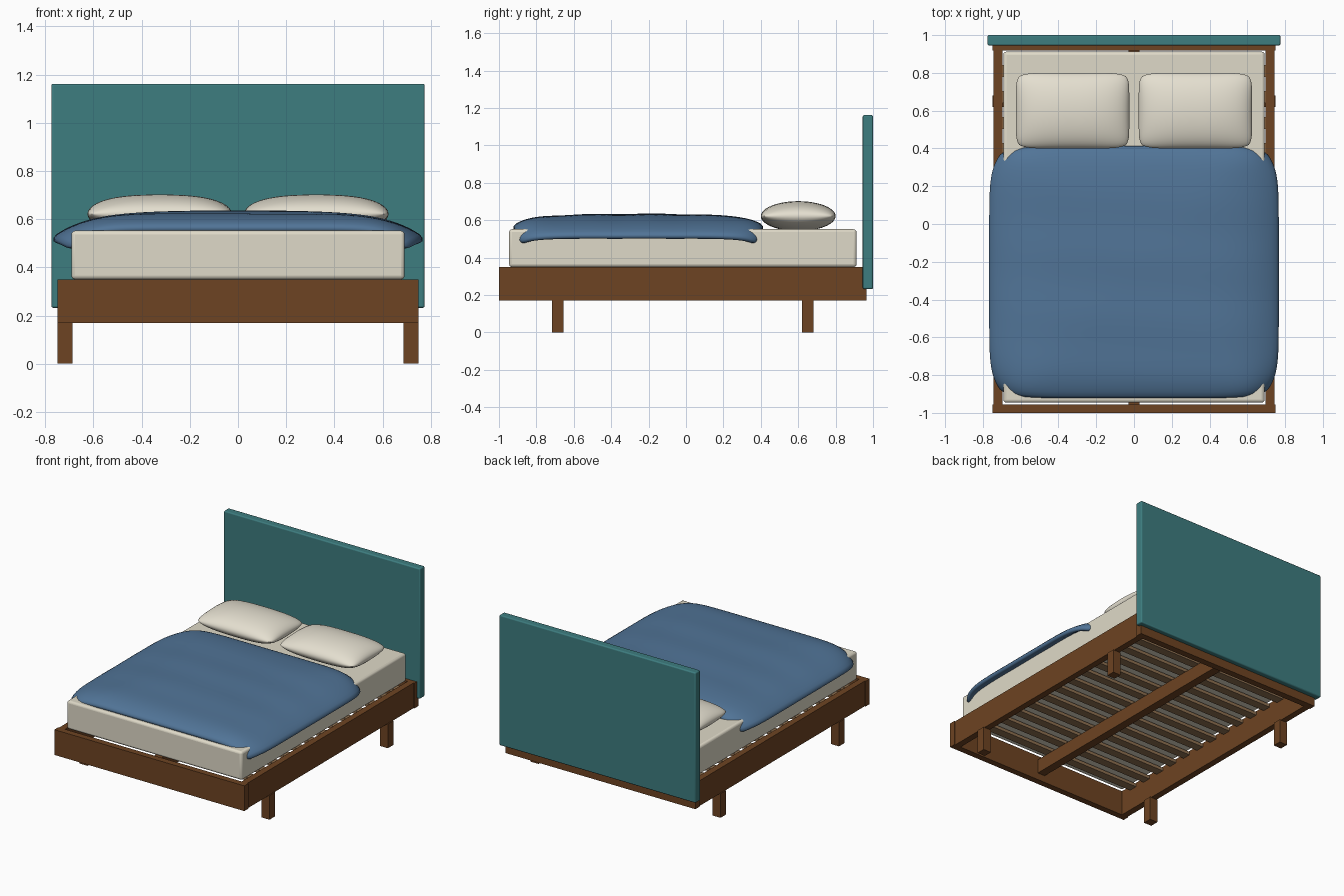
import bpy, bmesh, math

if "Cube" in bpy.data.objects:
    bpy.data.objects.remove(bpy.data.objects["Cube"], do_unlink=True)


def material(name, rgb):
    m = bpy.data.materials.new(name)
    m.use_nodes = True
    m.diffuse_color = (*rgb, 1)
    m.node_tree.nodes["Principled BSDF"].inputs["Base Color"].default_value = (*rgb, 1)
    return m


wood = material("brown wood", (0.155, 0.057, 0.016))
slat_wood = material("pale slat wood", (0.27, 0.16, 0.08))
teal = material("teal fabric", (0.047, 0.205, 0.215))
linen = material("cream linen", (0.74, 0.70, 0.58))
pillow_linen = material("light pillow linen", (0.78, 0.74, 0.63))
blue = material("blue cloth", (0.082, 0.175, 0.31))


def make_object(name, bm, mat):
    mesh = bpy.data.meshes.new(name)
    bmesh.ops.recalc_face_normals(bm, faces=bm.faces)
    bm.to_mesh(mesh)
    bm.free()
    mesh.materials.append(mat)
    ob = bpy.data.objects.new(name, mesh)
    bpy.context.collection.objects.link(ob)
    return ob


def smooth(ob, angle=40):
    bpy.ops.object.select_all(action="DESELECT")
    ob.select_set(True)
    bpy.context.view_layer.objects.active = ob
    bpy.ops.object.shade_smooth_by_angle(angle=math.radians(angle))


def box(name, xs, ys, zs, mat, bevel=0):
    """Box between the given limits, with rounded edges if bevel is set."""
    bm = bmesh.new()
    bmesh.ops.create_cube(bm, size=1)
    for v in bm.verts:
        for i, (a, b) in enumerate((xs, ys, zs)):
            v.co[i] = (a + b) / 2 + v.co[i] * (b - a)
    ob = make_object(name, bm, mat)
    if bevel:
        mod = ob.modifiers.new("soft edges", "BEVEL")
        mod.width, mod.segments = bevel, 3
        smooth(ob)
    return ob


def add_sheet(bm, point, nu, nv):
    """Grid surface from a function of u and v, both from -1 to 1."""
    rows = [[bm.verts.new(point(2 * i / nu - 1, 2 * j / nv - 1))
             for j in range(nv + 1)] for i in range(nu + 1)]
    for a, b in zip(rows, rows[1:]):
        for j in range(nv):
            bm.faces.new((a[j], b[j], b[j + 1], a[j + 1]))


# Frame boards
box("foot_board", (-0.75, 0.75), (-1.0, -0.955), (0.17, 0.35), wood)
box("back_rail", (-0.75, 0.75), (0.918, 0.965), (0.17, 0.35), wood)
for side, s in (("left", 1), ("right", -1)):
    box(side + "_rail", sorted((s * 0.697, s * 0.743)), (-0.955, 0.918), (0.17, 0.35), wood)
    for end, y in (("front", -0.685), ("back", 0.65)):
        box(f"{end}_{side}_leg", sorted((s * 0.688, s * 0.75)), (y - 0.031, y + 0.031),
            (0, 0.172), wood)

# Slatted base
box("centre_beam", (-0.03, 0.03), (-0.955, 0.918), (0.22, 0.32), wood)
slat_count = 13
for i in range(slat_count):
    y = -0.84 + 1.65 * i / (slat_count - 1)
    box(f"slat_{i + 1}", (-0.70, 0.70), (y - 0.031, y + 0.031), (0.32, 0.343), slat_wood)

# Headboard and mattress
box("headboard", (-0.775, 0.775), (0.945, 1.0), (0.232, 1.162), teal, 0.008)
box("mattress", (-0.692, 0.692), (-0.946, 0.912), (0.35, 0.552), linen, 0.016)


# Duvet, domed in the middle and drooping over the long sides
def duvet_point(u, v):
    au, av = abs(u), abs(v)
    x = 0.778 * u * (1 - 0.09 * av ** 8)
    y = -0.255 + 0.677 * v * (1 - 0.05 * au ** 8)
    drop_side = 0.025 * au ** 2 + 0.087 * au ** 6
    drop_end = 0.02 * av ** 2 + 0.045 * av ** 10
    drop = (drop_side ** 3 + drop_end ** 3) ** (1 / 3)
    ripple = 0.002 * math.sin(13 * v + u) * (1 - av ** 4) * (1 - au ** 4)
    return x, y, 0.635 - drop - 0.036 * (au * av) ** 7 + ripple


bm = bmesh.new()
add_sheet(bm, duvet_point, 32, 32)
duvet = make_object("duvet", bm, blue)
shell = duvet.modifiers.new("thickness", "SOLIDIFY")
shell.thickness, shell.offset = 0.038, -1
duvet.modifiers.new("rounding", "SUBSURF").levels = 1
smooth(duvet, 180)


# Pillows: two bulging sheets joined at the seam
def pillow(name, cx):
    def half(sign):
        def point(u, v):
            # Sine spacing crowds the rows near the seam
            u, v = math.sin(u * math.pi / 2), math.sin(v * math.pi / 2)
            x = cx + 0.3 * u * (1 - 0.06 * v ** 8)
            y = 0.60 + 0.2 * v * (1 - 0.09 * u ** 8)
            bulge = max(0, (1 - abs(u) ** 2.7) * (1 - v ** 2)) ** 0.5
            return x, y, 0.622 + sign * 0.08 * bulge
        return point
    bm = bmesh.new()
    for sign in (1, -1):
        add_sheet(bm, half(sign), 24, 24)
    bmesh.ops.remove_doubles(bm, verts=bm.verts, dist=0.0001)
    smooth(make_object(name, bm, pillow_linen), 180)


pillow("left_pillow", 0.325)
pillow("right_pillow", -0.325)
